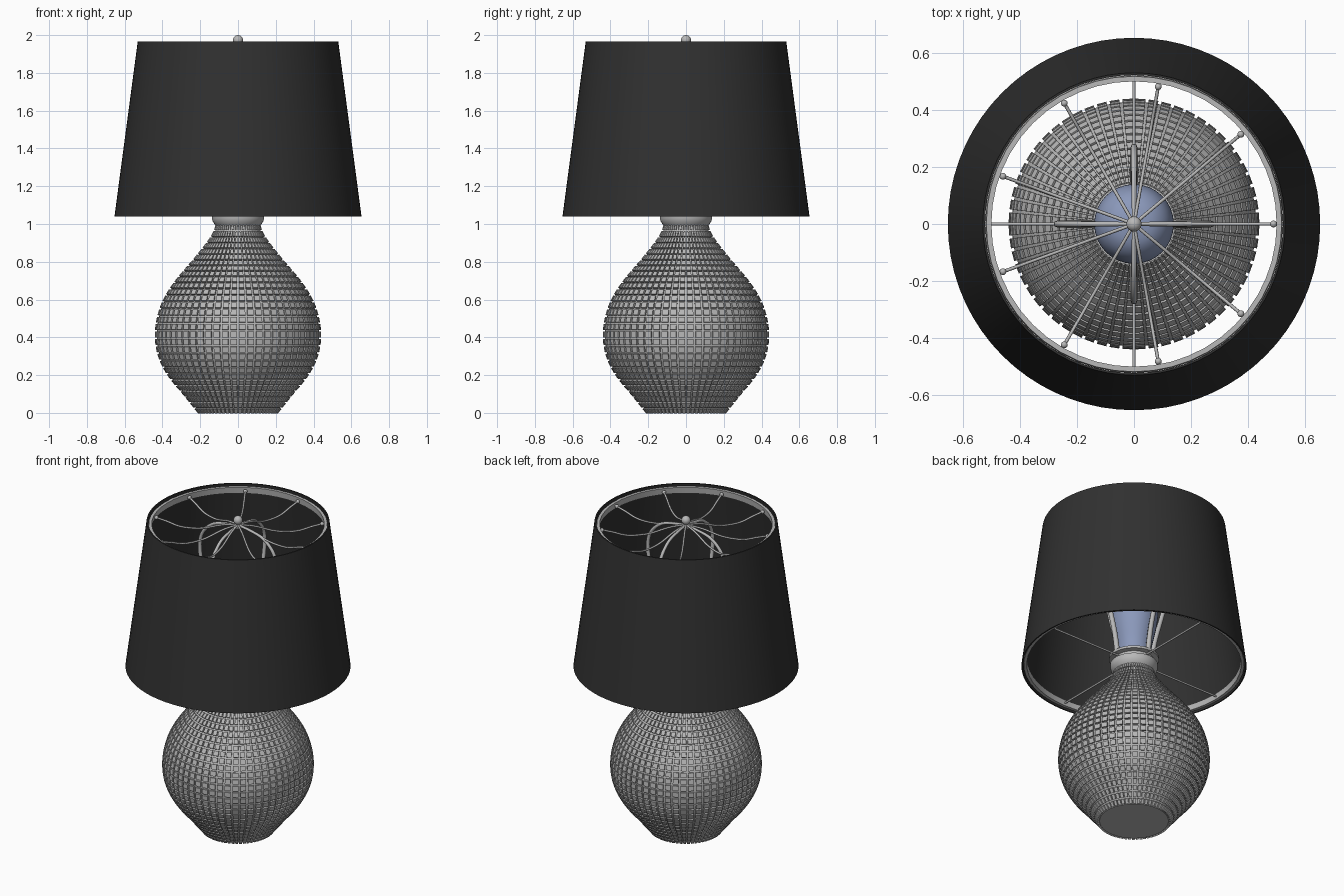
import bpy, bmesh, math
from mathutils import Vector

old = bpy.data.objects.get("Cube")
if old:
    bpy.data.objects.remove(old)


def material(name, rgb):
    m = bpy.data.materials.new(name)
    m.use_nodes = True
    m.diffuse_color = (*rgb, 1)
    m.node_tree.nodes["Principled BSDF"].inputs["Base Color"].default_value = (*rgb, 1)
    return m


GREY = material("ceramic and metal grey", (0.48, 0.48, 0.48))
BLACK = material("shade black", (0.03, 0.03, 0.03))
BLUE = material("bulb blue", (0.26, 0.32, 0.5))


def select(obj):
    bpy.ops.object.select_all(action="DESELECT")
    obj.select_set(True)
    bpy.context.view_layer.objects.active = obj


def finish(name, bm, mat, angle=35):
    mesh = bpy.data.meshes.new(name)
    bm.to_mesh(mesh)
    bm.free()
    obj = bpy.data.objects.new(name, mesh)
    bpy.context.collection.objects.link(obj)
    mesh.materials.append(mat)
    select(obj)
    bpy.ops.object.shade_smooth_by_angle(angle=math.radians(angle))
    return obj


def revolve(profile, sides, closed=False):
    """Turn (radius, height) points about z; open profiles get end caps."""
    bm = bmesh.new()
    rings = []
    for r, z in profile:
        rings.append([bm.verts.new((r * math.cos(a), r * math.sin(a), z))
                      for a in (math.tau * i / sides for i in range(sides))])
    pairs = list(zip(rings, rings[1:]))
    if closed:
        pairs.append((rings[-1], rings[0]))
    walls = [bm.faces.new((a[i], a[(i + 1) % sides], b[(i + 1) % sides], b[i]))
             for a, b in pairs for i in range(sides)]
    if not closed:
        bm.faces.new(rings[0][::-1])
        bm.faces.new(rings[-1])
    return bm, walls


def smooth_path(points, steps=12):
    """Catmull-Rom samples through the given points."""
    p = [Vector(q) for q in points]
    p = [2 * p[0] - p[1]] + p + [2 * p[-1] - p[-2]]
    out = []
    for a, b, c, d in zip(p, p[1:], p[2:], p[3:]):
        for i in range(steps):
            t = i / steps
            out.append(0.5 * (2 * b + (c - a) * t + (2 * a - 5 * b + 4 * c - d) * t**2
                              + (3 * b - a - 3 * c + d) * t**3))
    return out + [p[-2]]


def even_rows(path, rows):
    """Resample a path to equal lengths."""
    lengths = [0]
    for a, b in zip(path, path[1:]):
        lengths.append(lengths[-1] + (b - a).length)
    out, k = [], 0
    for i in range(rows + 1):
        target = lengths[-1] * i / rows
        while k < len(path) - 2 and lengths[k + 1] < target:
            k += 1
        t = (target - lengths[k]) / (lengths[k + 1] - lengths[k])
        out.append(path[k].lerp(path[k + 1], t))
    return out


def rod(name, points, radii, angle):
    """Round rod along (radius, height) points, turned to an angle."""
    cu = bpy.data.curves.new(name, "CURVE")
    cu.dimensions = "3D"
    cu.bevel_depth = 1
    cu.bevel_resolution = 2
    cu.use_fill_caps = True
    sp = cu.splines.new("POLY")
    sp.points.add(len(points) - 1)
    for i, (r, z) in enumerate(points):
        sp.points[i].co = (r * math.cos(angle), r * math.sin(angle), z, 1)
        t = i / (len(points) - 1)
        sp.points[i].radius = radii[0] + (radii[1] - radii[0]) * t
    obj = bpy.data.objects.new(name, cu)
    bpy.context.collection.objects.link(obj)
    cu.materials.append(GREY)
    select(obj)
    bpy.ops.object.convert(target="MESH")
    bpy.ops.object.shade_smooth_by_angle(angle=math.radians(50))


def ball(name, radius, place):
    bm = bmesh.new()
    bmesh.ops.create_uvsphere(bm, u_segments=16, v_segments=10, radius=radius)
    bmesh.ops.translate(bm, verts=bm.verts, vec=place)
    finish(name, bm, GREY, 60)


# Gourd-shaped base covered in raised tiles
outline = [(0.2, 0), (0.28, 0.1), (0.362, 0.2), (0.413, 0.3), (0.43, 0.4), (0.42, 0.5),
           (0.385, 0.6), (0.32, 0.7), (0.235, 0.8), (0.155, 0.9), (0.125, 0.95), (0.11, 1.0)]
bm, cells = revolve(even_rows(smooth_path(outline), 30), 60)
for scale, lift in ((0.76, 0), (1, 0.011)):
    cells = bmesh.ops.extrude_discrete_faces(bm, faces=cells)["faces"]
    bm.normal_update()
    for f in cells:
        mid, normal = f.calc_center_median(), f.normal.copy()
        raise_by = min(lift, 0.25 * math.hypot(mid.x, mid.y) ** 1.6)
        for v in f.verts:
            v.co = mid + (v.co - mid) * scale + normal * raise_by
finish("tiled_base", bm, GREY, 30)

# Socket cup and collar
bm, _ = revolve([(0.11, 0.985), (0.122, 0.995), (0.134, 1.015), (0.138, 1.03), (0.138, 1.05),
                 (0.118, 1.056), (0.118, 1.075), (0.145, 1.08), (0.145, 1.095),
                 (0.11, 1.1), (0.1, 1.12)], 40)
finish("socket", bm, GREY)

# Bulb
bulb = smooth_path([(0.095, 1.11), (0.105, 1.18), (0.13, 1.3), (0.14, 1.4),
                    (0.125, 1.48), (0.08, 1.53), (0.01, 1.55)], 5)
bm, _ = revolve(bulb, 32)
finish("bulb", bm, BLUE, 60)

# Lampshade, a thin hollow cone
bm, _ = revolve([(0.654, 1.04), (0.531, 1.965), (0.523, 1.965), (0.646, 1.04)], 72, True)
finish("lampshade", bm, BLACK)


# Flat hoops lining the top and bottom of the shade
def hoop(name, r_low, r_high, low, high, wide):
    bm, _ = revolve([(r_low, low), (r_high, high), (r_high - wide, high),
                     (r_low - wide, low)], 48, True)
    finish(name, bm, GREY)


hoop("top_hoop", 0.523, 0.519, 1.91, 1.95, 0.018)
hoop("bottom_hoop", 0.641, 0.637, 1.05, 1.085, 0.018)

# Crossed harp arms and the lower spokes
harp = smooth_path([(0.125, 1.08), (0.155, 1.25), (0.225, 1.5), (0.268, 1.7), (0.255, 1.82),
                    (0.18, 1.9), (0.08, 1.93), (0, 1.94)], 6)
for i in range(4):
    turn = i * math.pi / 2
    rod("harp_arm", harp, (0.016, 0.007), turn)
    rod("lower_spoke", [(0.1, 1.068), (0.63, 1.068)], (0.006, 0.006), turn)

# Nine curved upper spokes with ball ends
spoke = smooth_path([(0, 1.945), (0.1, 1.93), (0.22, 1.895), (0.34, 1.89),
                     (0.43, 1.915), (0.49, 1.93)], 5)
for i in range(9):
    turn = i * math.tau / 9
    rod("upper_spoke", spoke, (0.006, 0.006), turn)
    ball("spoke_tip", 0.012, (0.49 * math.cos(turn), 0.49 * math.sin(turn), 1.93))

# Finial
bm, _ = revolve([(0.022, 1.925), (0.022, 1.94), (0.014, 1.945), (0.014, 1.96)], 20)
finish("finial_stem", bm, GREY)
ball("finial", 0.027, (0, 0, 1.973))
